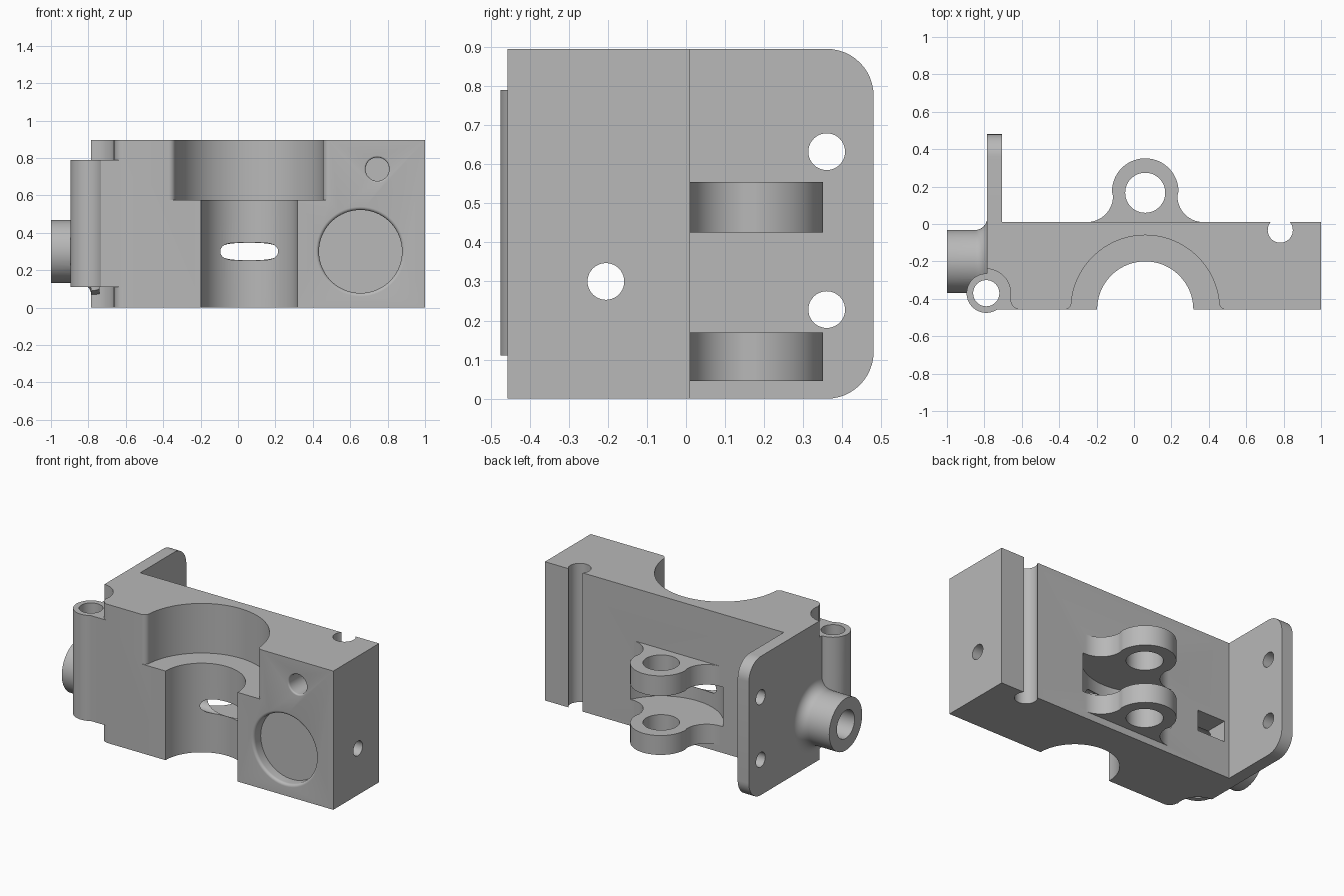
import bpy, bmesh
from math import sin, cos, pi, radians

cube = bpy.data.objects.get("Cube")
if cube:
    bpy.data.objects.remove(cube, do_unlink=True)

H = 0.895                   # height
LEFT, FRONT, BACK = -0.785, -0.457, 0.01
MID = 0.06                  # x of the recess and lugs

grey = bpy.data.materials.new("plain_grey")
grey.use_nodes = True
grey.diffuse_color = (0.48, 0.48, 0.48, 1)
grey.node_tree.nodes["Principled BSDF"].inputs["Base Color"].default_value = (0.48, 0.48, 0.48, 1)


def place(axis, u, v, w):
    return {"x": (w, u, v), "y": (u, w, v), "z": (u, v, w)}[axis]


def arc(cu, cv, r, a0, a1, n=16):
    angles = [radians(a0 + (a1 - a0) * i / n) for i in range(n + 1)]
    return [(cu + r * cos(a), cv + r * sin(a)) for a in angles]


def loft(name, axis, rings):
    """Skin a list of (points, w) rings into a closed solid."""
    bm = bmesh.new()
    loops = [[bm.verts.new(place(axis, u, v, w)) for u, v in pts] for pts, w in rings]
    for a, b in zip(loops, loops[1:]):
        for i in range(len(a)):
            j = (i + 1) % len(a)
            bm.faces.new((a[i], a[j], b[j], b[i]))
    bm.faces.new(loops[0])
    bm.faces.new(loops[-1])
    bmesh.ops.recalc_face_normals(bm, faces=bm.faces)
    mesh = bpy.data.meshes.new(name)
    bm.to_mesh(mesh)
    bm.free()
    mesh.materials.append(grey)
    obj = bpy.data.objects.new(name, mesh)
    bpy.context.collection.objects.link(obj)
    return obj


def prism(name, axis, pts, lo, hi):
    return loft(name, axis, [(pts, lo), (pts, hi)])


def lathe(name, axis, centre, profile, n=64):
    return loft(name, axis, [(arc(*centre, r, 0, 360 - 360 / n, n - 1), w) for w, r in profile])


def rod(name, axis, centre, r, lo, hi, n=64):
    return lathe(name, axis, centre, [(lo, r), (hi, r)], n)


def box(name, x0, x1, y0, y1, z0, z1):
    return prism(name, "z", [(x0, y0), (x1, y0), (x1, y1), (x0, y1)], z0, z1)


body = box("bracket_body", LEFT, 1, FRONT, BACK, 0, H)


def combine(tool, operation):
    mod = body.modifiers.new("bool", "BOOLEAN")
    mod.object, mod.operation, mod.solver = tool, operation, "EXACT"
    bpy.context.view_layer.objects.active = body
    bpy.ops.object.modifier_apply(modifier=mod.name)
    bpy.data.objects.remove(tool, do_unlink=True)


def cut(tool):
    combine(tool, "DIFFERENCE")


def add(tool):
    combine(tool, "UNION")


# Stepped half-round recess in the front, wide part with rounded lips
cut(rod("lower_recess", "z", (MID, FRONT), 0.257, -0.1, H + 0.1, 96))
R, F = 0.397, 0.035
lip = R - 0.002 + F
wide = (arc(MID + lip, FRONT + F, F, 270, 180, 8)
        + arc(MID, FRONT, R, 6, 174, 64)
        + arc(MID - lip, FRONT + F, F, 0, -90, 8)
        + [(MID - lip, -0.7), (MID + lip, -0.7)])
cut(prism("upper_recess", "z", wide, 0.575, H + 0.1))

# Round clearance between the lugs and the groove in the back
cut(rod("lug_clearance", "z", (MID, 0.167), 0.365, 0.17, 0.425, 96))
cut(rod("back_groove", "z", (0.782, -0.033), 0.067, -0.1, H + 0.1))

# Blind pockets in the front with rounded rims
for name, centre, r, f, depth in (("round_pocket", (0.655, 0.3), 0.222, 0.018, 0.07),
                                  ("small_hole", (0.745, 0.74), 0.063, 0.01, 0.15)):
    rim = [(FRONT + f - f * sin(a), r + f - f * cos(a)) for a in [i * pi / 12 for i in range(7)]]
    cut(lathe(name, "y", centre, [(FRONT + depth, r)] + rim + [(-0.5, r + f)]))

# Relief around both ends of the corner barrel
BARREL = (-0.79, -0.37)
relief = (arc(*BARREL, 0.13, 90, -15, 20)
          + arc(-0.61, FRONT + 0.05, 0.05, 180, 270, 8)
          + [(-0.61, -0.6), (-1.1, -0.6), (-1.1, -0.24)])
for lo, hi in ((-0.1, 0.11), (0.79, H + 0.1)):
    cut(prism("barrel_relief", "z", relief, lo, hi))

# Side flange with rounded corners and two bolt holes
K = 0.12
flange = ([(-0.1, 0)] + arc(0.48 - K, K, K, -90, 0, 12)
          + arc(0.48 - K, H - K, K, 0, 90, 12) + [(-0.1, H)])
add(prism("side_flange", "x", flange, LEFT, -0.705))
for z in (0.228, 0.632):
    cut(rod("flange_hole", "x", (0.36, z), 0.047, -1, -0.5, 40))

# Two hinge lugs with filleted roots
lug = ([(MID + 0.31, -0.02)]
       + arc(MID + 0.312, 0.15, 0.14, 270, 180, 14)
       + arc(MID, 0.173, 0.178, 0, 180, 36)
       + arc(MID - 0.312, 0.15, 0.14, 0, -90, 14)
       + [(MID - 0.31, -0.02)])
for lo, hi in ((0.045, 0.17), (0.425, 0.555)):
    add(prism("hinge_lug", "z", lug, lo, hi))
    cut(rod("lug_hole", "z", (MID, 0.167), 0.107, lo - 0.02, hi + 0.02))

# Corner barrel and side boss with a filleted root
add(rod("corner_barrel", "z", BARREL, 0.105, 0.11, 0.79))
BOSS, f = (-0.2, 0.3), 0.065
root = [(LEFT - f + f * sin(a), 0.168 + f - f * cos(a)) for a in [i * pi / 16 for i in range(9)]]
add(lathe("side_boss", "x", BOSS, [(-1, 0.168)] + root + [(-0.74, 0.168 + f)]))
cut(rod("barrel_hole", "z", BARREL, 0.07, 0, H))

# Cross bore, wider inside the boss, and the square pocket it meets
cut(rod("cross_bore", "x", (-0.205, 0.3), 0.047, -0.9, 1.1, 40))
cut(rod("boss_bore", "x", BOSS, 0.09, -1.1, -0.6))
cut(box("back_pocket", -0.67, -0.47, -0.27, 0.1, 0.23, 0.365))

# Shading
bpy.ops.object.select_all(action="DESELECT")
body.select_set(True)
bpy.context.view_layer.objects.active = body
bpy.ops.object.shade_smooth_by_angle(angle=radians(30))
